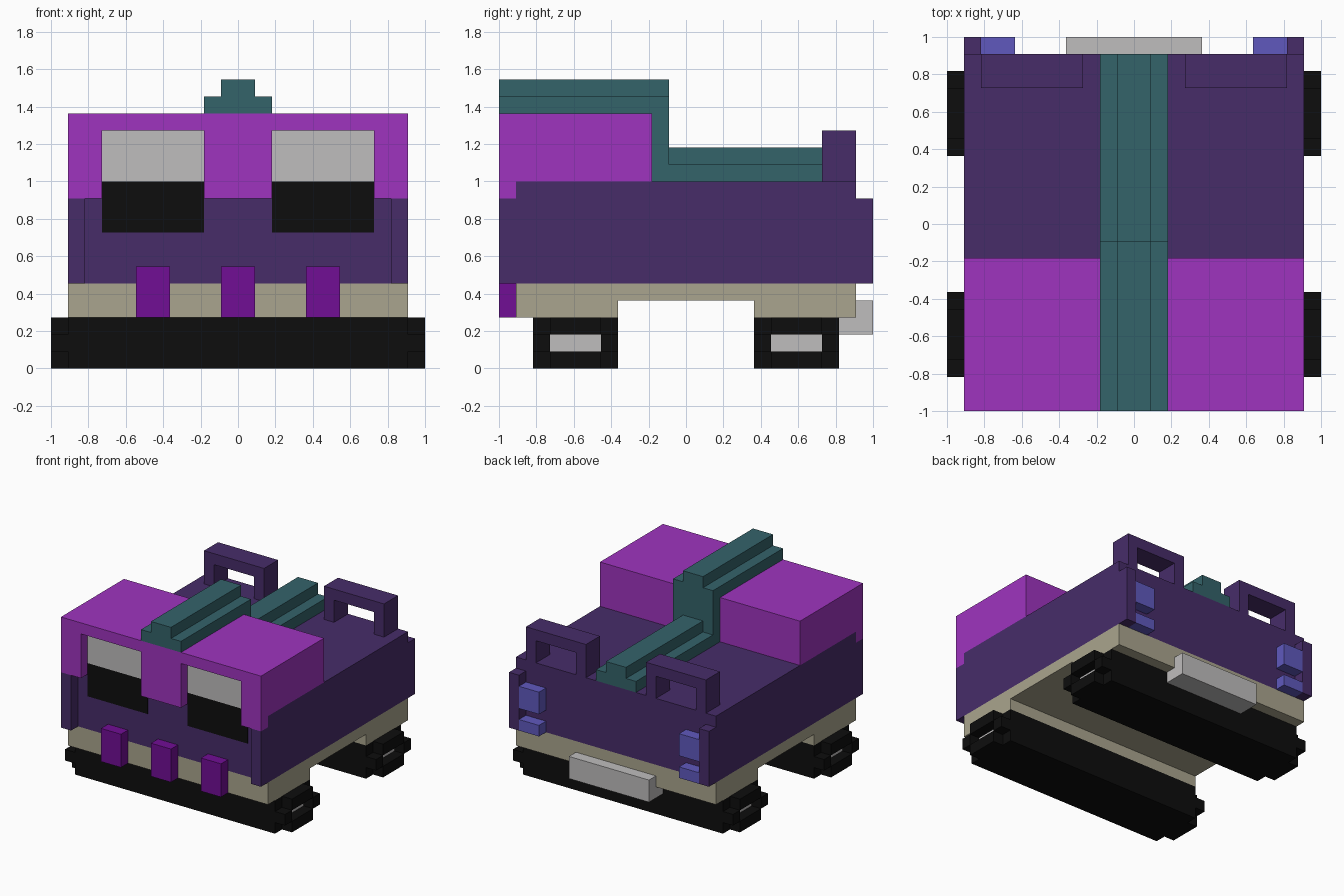
import bpy
import bmesh
from mathutils import Vector

if "Cube" in bpy.data.objects:
    bpy.data.objects.remove(bpy.data.objects["Cube"], do_unlink=True)

U = 1 / 11          # one block
PLATE = 0.05        # plate thickness, in blocks


def material(name, hex_code):
    def linear(c):
        return c / 12.92 if c <= 0.04045 else ((c + 0.055) / 1.055) ** 2.4
    rgb = [linear(int(hex_code[i:i + 2], 16) / 255) for i in (0, 2, 4)]
    mat = bpy.data.materials.new(name)
    mat.use_nodes = True
    mat.diffuse_color = (*rgb, 1)
    mat.node_tree.nodes["Principled BSDF"].inputs["Base Color"].default_value = (*rgb, 1)
    return mat


PURPLE = material("deep_purple", "472C69")
MAGENTA = material("bright_magenta", "9F34BF")
VIOLET = material("dark_violet", "710E95")
TEAL = material("teal", "34636A")
BEIGE = material("beige", "AAA58E")
GREY = material("light_grey", "BFBDBD")
BLACK = material("black", "0D0D0D")
BLUE = material("lamp_blue", "6059BE")


def finish(name, bm, mat):
    bmesh.ops.recalc_face_normals(bm, faces=bm.faces)
    bmesh.ops.scale(bm, vec=(U, U, U), verts=bm.verts)
    mesh = bpy.data.meshes.new(name)
    bm.to_mesh(mesh)
    bm.free()
    mesh.materials.append(mat)
    obj = bpy.data.objects.new(name, mesh)
    bpy.context.collection.objects.link(obj)
    return obj


def box(name, x, y, z, mat):
    """Box from (min, max) ranges in blocks."""
    bm = bmesh.new()
    bmesh.ops.create_cube(bm, size=1)
    for v in bm.verts:
        v.co = Vector([(r[0] + r[1]) / 2 + c * (r[1] - r[0])
                       for c, r in zip(v.co, (x, y, z))])
    return finish(name, bm, mat)


def extrude(name, outline, span, axis, mat):
    """Extrude an outline along x (outline in y,z) or along y (outline in x,z)."""
    def place(p, d):
        return (d, p[0], p[1]) if axis == "x" else (p[0], d, p[1])
    bm = bmesh.new()
    face = bm.faces.new([bm.verts.new(place(p, span[0])) for p in outline])
    new = bmesh.ops.extrude_face_region(bm, geom=[face])["geom"]
    bmesh.ops.translate(bm, vec=place((0, 0), span[1] - span[0]),
                        verts=[v for v in new if isinstance(v, bmesh.types.BMVert)])
    return finish(name, bm, mat)


def mirrored(s, a, b):
    """Range a..b on side s of the centre line."""
    return tuple(sorted((s * a, s * b)))


# Chassis with a raised middle, and the main body
extrude("chassis", [(-10, 3), (-4, 3), (-4, 4), (4, 4), (4, 3), (10, 3), (10, 5), (-10, 5)],
        (-10, 10), "x", BEIGE)
box("body", (-10, 10), (-10, 10), (5, 11), PURPLE)

# Cab and its front frame with window openings
box("cab", (-10, 10), (-10, -2), (11, 15), MAGENTA)
extrude("cab_front_frame",
        [(-10, 10), (-8, 10), (-8, 14), (-2, 14), (-2, 10), (2, 10),
         (2, 14), (8, 14), (8, 10), (10, 10), (10, 15), (-10, 15)],
        (-11, -10), "y", MAGENTA)

# Teal spine: over the cab, down its back and along the deck
extrude("spine_base", [(-11, 15), (-2, 15), (-2, 11), (10, 11), (10, 12), (-1, 12), (-1, 16), (-11, 16)],
        (-2, 2), "x", TEAL)
box("spine_ridge_cab", (-1, 1), (-11, -1), (16, 17), TEAL)
box("spine_ridge_deck", (-1, 1), (-1, 10), (12, 13), TEAL)

# Paired parts
for side, s in (("left", 1), ("right", -1)):
    for end, y in (("front", (-11, -10)), ("rear", (10, 11))):
        box(f"{end}_corner_post_{side}", mirrored(s, 9, 10), y, (5, 10), PURPLE)
    pane_y = (-10 - PLATE, -10)
    box(f"window_upper_{side}", mirrored(s, 2, 8), pane_y, (11, 14), GREY)
    box(f"window_lower_{side}", mirrored(s, 2, 8), pane_y, (8, 11), BLACK)
    box(f"tail_light_upper_{side}", mirrored(s, 7, 9), (10, 11), (7, 9), BLUE)
    box(f"tail_light_lower_{side}", mirrored(s, 7, 9), (10, 11), (5, 6), BLUE)
    extrude(f"rear_handle_{side}",
            [(s * x, z) for x, z in ((3, 11), (4, 11), (4, 13), (8, 13), (8, 11), (9, 11), (9, 14), (3, 14))],
            (8, 10), "y", PURPLE)

# Front teeth and rear bumper
for name, x in (("right", -5), ("middle", 0), ("left", 5)):
    box(f"front_tooth_{name}", (x - 1, x + 1), (-11, -10), (3, 6), VIOLET)
box("rear_bumper", (-4, 4), (9, 11), (2, 4), GREY)

# Full-width rollers with stepped rims and sunken hubs
for end, y in (("front", -9), ("rear", 4)):
    box(f"{end}_roller", (-10, 10), (y, y + 5), (0, 3), BLACK)
    for side, s in (("left", 1), ("right", -1)):
        rim_x = mirrored(s, 10, 11)
        name = f"{end}_rim_{side}"
        box(f"{name}_bottom", rim_x, (y + 1, y + 4), (0, 1), BLACK)
        box(f"{name}_top", rim_x, (y + 1, y + 4), (2, 3), BLACK)
        box(f"{name}_fore", rim_x, (y, y + 1), (1, 2), BLACK)
        box(f"{name}_aft", rim_x, (y + 4, y + 5), (1, 2), BLACK)
        box(f"{end}_hub_{side}", mirrored(s, 10, 10 + PLATE), (y + 1, y + 4), (1, 2), GREY)
